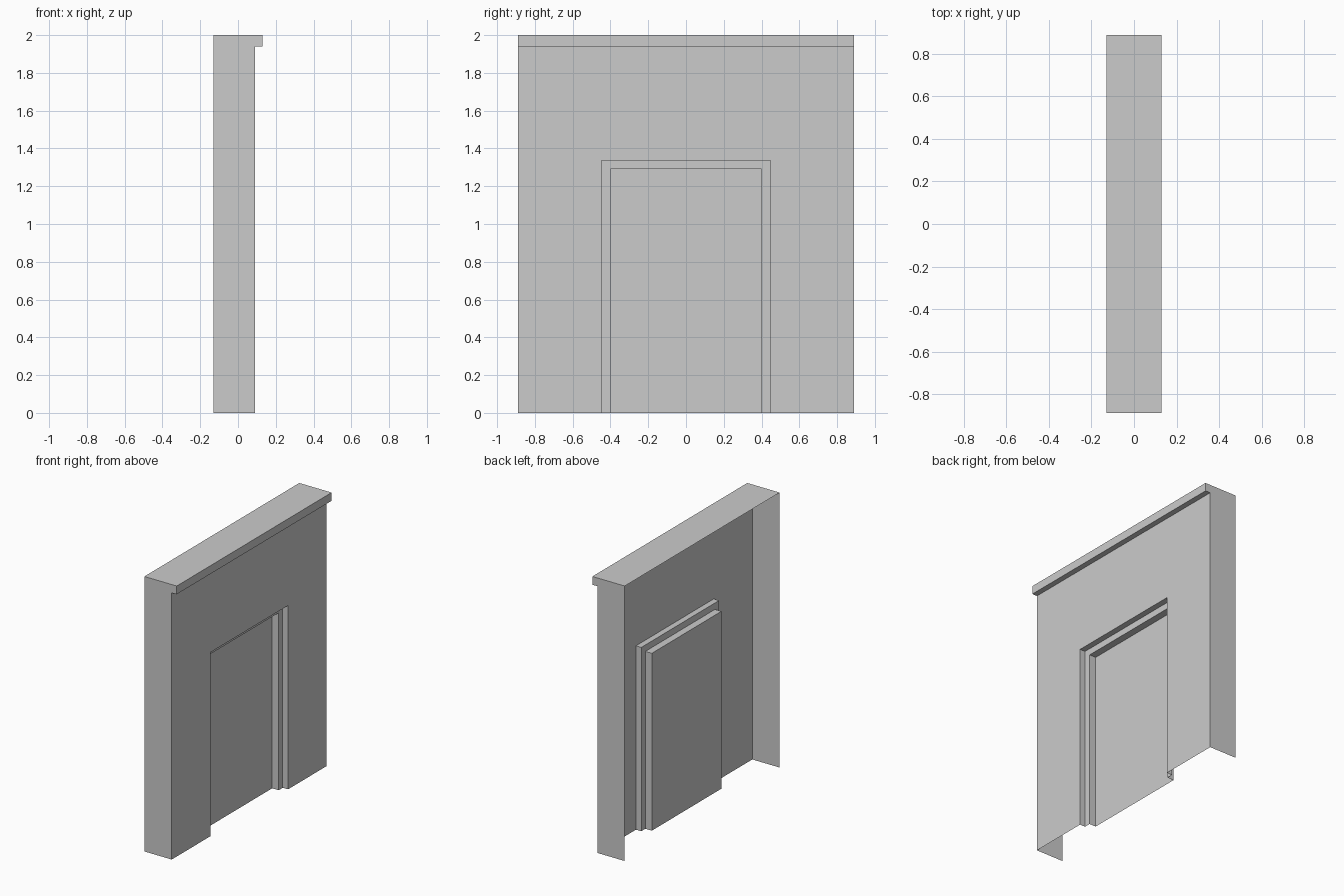
import bpy

if "Cube" in bpy.data.objects:
    bpy.data.objects.remove(bpy.data.objects["Cube"])

HALF_W = 0.89                 # half width of the wall
BACK, FRONT, LIP = -0.13, 0.09, 0.13
TOP, LIP_Z = 2.0, 1.94


def make_object(name, verts, faces):
    mesh = bpy.data.meshes.new(name)
    mesh.from_pydata(verts, [], faces)
    mesh.update()
    obj = bpy.data.objects.new(name, mesh)
    bpy.context.collection.objects.link(obj)
    return obj


def arch(x, w, h):
    """Square arch outline standing on the floor."""
    return [(x, -w, 0), (x, -w, h), (x, w, h), (x, w, 0)]


def arch_strip(name, rings):
    """Bridge successive arches with faces looking outwards."""
    verts = [p for r in rings for p in arch(*r)]
    faces = []
    for r in range(len(rings) - 1):
        a, b = 4 * r, 4 * r + 4
        faces += [(a + i, b + i, b + i + 1, a + i + 1) for i in range(3)]
    return make_object(name, verts, faces)


# Side walls, roof and overhanging lip: one profile across the width, open back and base
profile = [(BACK, 0), (FRONT, 0), (FRONT, LIP_Z), (LIP, LIP_Z), (LIP, TOP), (BACK, TOP)]
n = len(profile)
verts = [(x, s * HALF_W, z) for s in (-1, 1) for x, z in profile]
faces = [tuple(range(n)), tuple(reversed(range(n, 2 * n)))]
faces += [(i, i + n, i + 1 + n, i + 1) for i in (2, 3, 4)]
make_object("wall_sides_and_cornice", verts, faces)

# Front wall around the doorway
arch_strip("front_wall", [(FRONT, HALF_W, LIP_Z), (FRONT, 0.447, 1.337)])

# Stepped door surround
arch_strip("door_surround", [(FRONT, 0.447, 1.337), (0.047, 0.447, 1.337),
                             (0.047, 0.40, 1.29), (-0.005, 0.40, 1.29)])

# Flat door panel closing the recess
make_object("door_panel", arch(-0.005, 0.40, 1.29), [(0, 3, 2, 1)])
